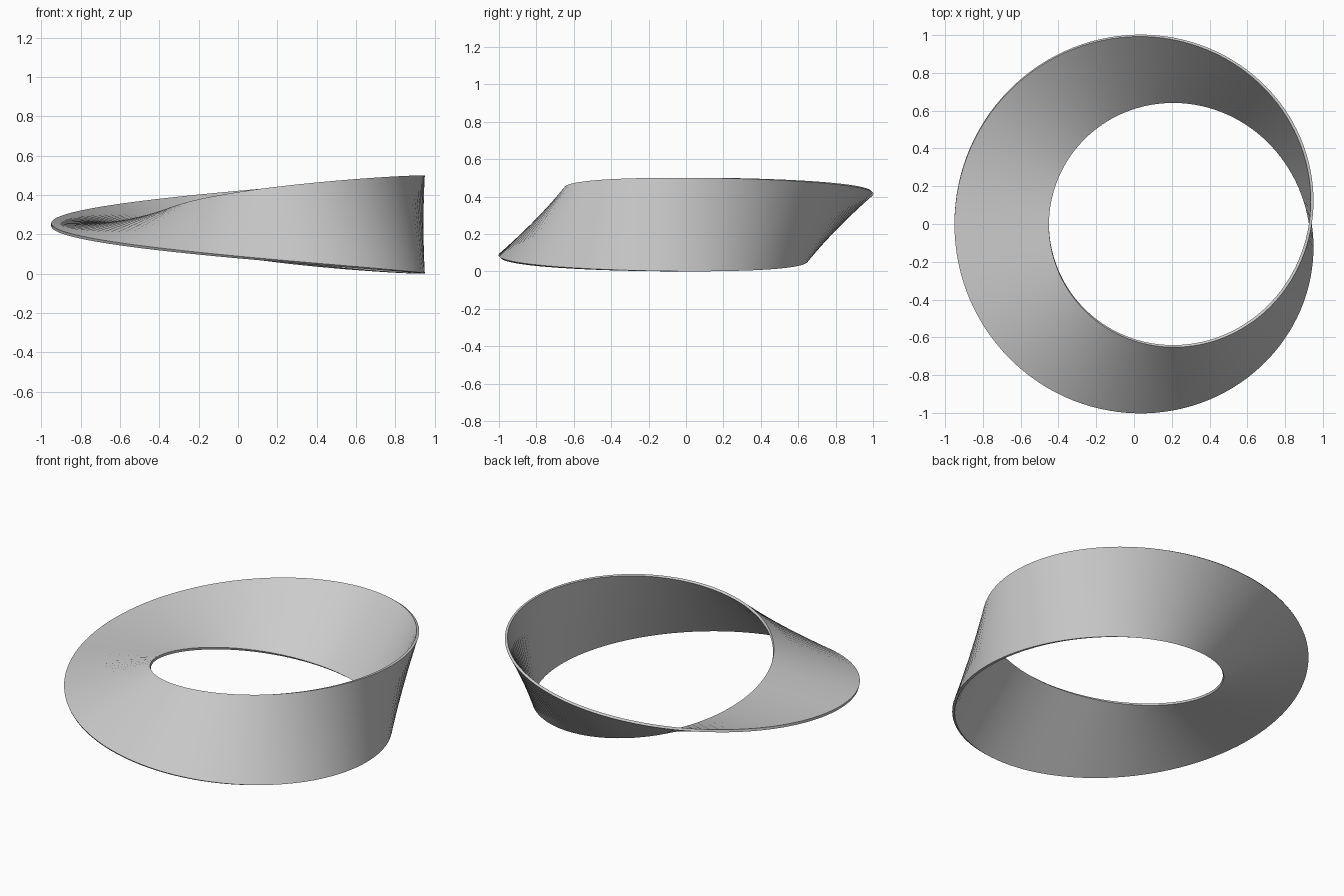
import bpy, bmesh
from math import sin, cos, pi, radians
from mathutils import Vector

if "Cube" in bpy.data.objects:
    bpy.data.objects.remove(bpy.data.objects["Cube"])

RADIUS, WIDTH, THICK, STEPS = 0.817, 0.50, 0.015, 128

bm = bmesh.new()

# Thin rectangular section making a half turn while it goes round the ring
rings = []
for i in range(STEPS):
    t = 2 * pi * i / STEPS
    radial = Vector((cos(t), sin(t), 0))
    up = Vector((0, 0, 1))
    across = radial * sin(t / 2) + up * cos(t / 2)
    normal = radial * cos(t / 2) - up * sin(t / 2)
    rings.append([bm.verts.new(radial * RADIUS + across * (a * WIDTH / 2) + normal * (b * THICK / 2))
                  for a, b in ((-1, -1), (-1, 1), (1, 1), (1, -1))])

# Join the sections; the last one meets the first turned by half
for i in range(STEPS):
    r = rings[i]
    n = rings[i + 1] if i < STEPS - 1 else rings[0][2:] + rings[0][:2]
    for k in range(4):
        j = (k + 1) % 4
        bm.faces.new((r[k], r[j], n[j], n[k]))
bmesh.ops.recalc_face_normals(bm, faces=bm.faces)

# Centre on x and y, stand on the ground
co = [v.co for v in bm.verts]
lo = Vector([min(c[k] for c in co) for k in range(3)])
hi = Vector([max(c[k] for c in co) for k in range(3)])
bmesh.ops.translate(bm, verts=bm.verts, vec=(-(lo.x + hi.x) / 2, -(lo.y + hi.y) / 2, -lo.z))

mesh = bpy.data.meshes.new("twisted_band")
bm.to_mesh(mesh)
bm.free()
band = bpy.data.objects.new("twisted_band", mesh)
bpy.context.collection.objects.link(band)
bpy.context.view_layer.objects.active = band
band.select_set(True)
bpy.ops.object.shade_smooth_by_angle(angle=radians(30))
